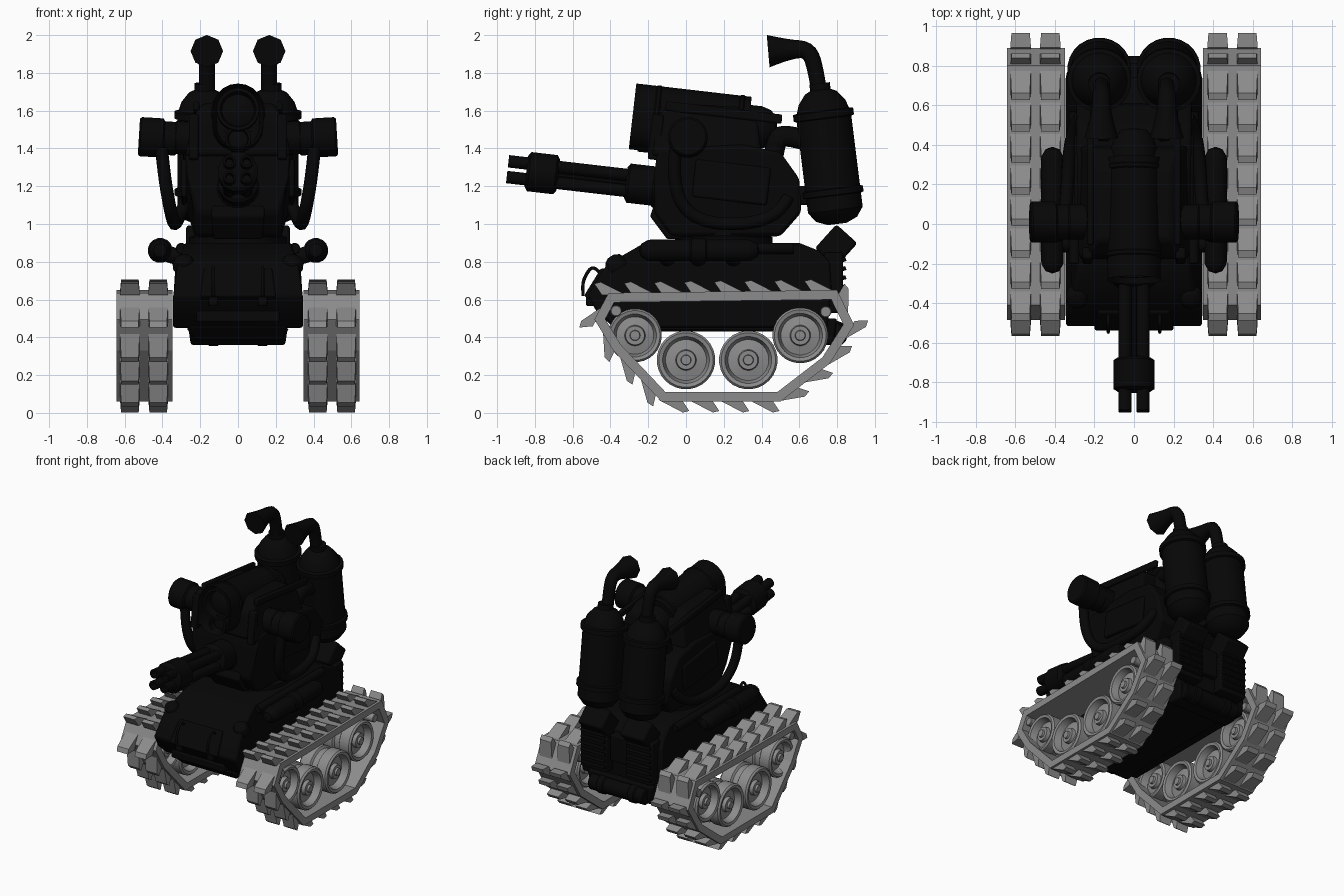
import bpy, bmesh, math
from mathutils import Vector, Matrix

if "Cube" in bpy.data.objects:
    bpy.data.objects.remove(bpy.data.objects["Cube"])

BLACK = bpy.data.materials.new("black_paint")
BLACK.diffuse_color = (0.002, 0.002, 0.002, 1)
BLACK.use_nodes = True
BLACK.node_tree.nodes["Principled BSDF"].inputs["Base Color"].default_value = BLACK.diffuse_color
STEEL = bpy.data.materials.new("dark_grey_steel")
STEEL.diffuse_color = (0.26, 0.26, 0.26, 1)
STEEL.use_nodes = True
STEEL.node_tree.nodes["Principled BSDF"].inputs["Base Color"].default_value = STEEL.diffuse_color
TILT = math.radians(-6.6)


def finish(name, bm, mat=BLACK, mirror=False, bevel=0.0, smooth=True):
    bmesh.ops.remove_doubles(bm, verts=bm.verts, dist=1e-5)
    bmesh.ops.recalc_face_normals(bm, faces=bm.faces)
    me = bpy.data.meshes.new(name)
    bm.to_mesh(me)
    bm.free()
    ob = bpy.data.objects.new(name, me)
    bpy.context.collection.objects.link(ob)
    me.materials.append(mat)
    if bevel:
        b = ob.modifiers.new("bevel", 'BEVEL')
        b.width, b.segments, b.limit_method = bevel, 2, 'ANGLE'
    if mirror:
        ob.modifiers.new("mirror", 'MIRROR')
    if smooth:
        bpy.ops.object.select_all(action='DESELECT')
        ob.select_set(True)
        bpy.context.view_layer.objects.active = ob
        bpy.ops.object.shade_smooth_by_angle(angle=math.radians(32))
    return ob


def prism(name, pts, **kw):
    """Side profile of (y, z, half width), symmetric about x = 0."""
    bm = bmesh.new()
    sides = [[bm.verts.new((s * w, y, z)) for y, z, w in pts] for s in (-1, 1)]
    for f in sides:
        bm.faces.new(f)
    n = len(pts)
    for i in range(n):
        j = (i + 1) % n
        bm.faces.new((sides[0][i], sides[0][j], sides[1][j], sides[1][i]))
    return finish(name, bm, **kw)


def box(name, c, size, rx=0, bevel=0.01, **kw):
    bm = bmesh.new()
    m = Matrix.Translation(c) @ Matrix.Rotation(rx, 4, 'X') @ Matrix.Diagonal((*size, 1))
    bmesh.ops.create_cube(bm, size=1, matrix=m)
    return finish(name, bm, bevel=bevel, **kw)


def lathe(name, p, d, prof, seg=24, **kw):
    """Revolve (radius, distance) pairs about the axis d starting at p."""
    bm = bmesh.new()
    m = Matrix.Translation(p) @ Vector(d).to_track_quat('Z', 'Y').to_matrix().to_4x4()
    ang = [2 * math.pi * (i + .5) / seg for i in range(seg)]
    rings = [[bm.verts.new(m @ Vector((r * math.cos(a), r * math.sin(a), t))) for a in ang] for r, t in prof]
    for a, b in zip(rings, rings[1:]):
        for i in range(seg):
            j = (i + 1) % seg
            bm.faces.new((a[i], a[j], b[j], b[i]))
    for k in (0, -1):
        if prof[k][0] > 1e-5:
            bm.faces.new(rings[k])
    return finish(name, bm, **kw)


def rod(name, p, q, r, seg=16, **kw):
    d = Vector(q) - Vector(p)
    c, L = r * .12, d.length
    return lathe(name, p, d, [(r - c, 0), (r, c), (r, L - c), (r - c, L)], seg, **kw)


def tube(name, path, r):
    """Bent pipe through (x, y, z, radius factor) points, built on both sides."""
    for s, side in ((-1, "left"), (1, "right")):
        cu = bpy.data.curves.new(name + "_" + side, 'CURVE')
        cu.dimensions, cu.bevel_depth, cu.bevel_resolution = '3D', r, 2
        cu.use_fill_caps = True
        sp = cu.splines.new('NURBS')
        sp.points.add(len(path) - 1)
        for p, (x, y, z, f) in zip(sp.points, path):
            p.co, p.radius = (s * x, y, z, 1), f
        sp.order_u, sp.use_endpoint_u, sp.resolution_u = 3, True, 4
        cu.materials.append(BLACK)
        bpy.context.collection.objects.link(bpy.data.objects.new(cu.name, cu))


# Track belt: closed band, with paired wedge cleats walked around it
loop = [Vector(p) for p in ((.80, .65), (-.41, .635), (-.485, .495), (-.385, .33), (-.13, .06),
                            (.50, .06), (.76, .26), (.89, .465))]
n = len(loop)
norms = []
for i in range(n):
    t = (loop[(i + 1) % n] - loop[i]).normalized()
    norms.append(Vector((-t.y, t.x)))          # points inward
bm = bmesh.new()
rows = []
for i in range(n):
    a, b = norms[i - 1], norms[i]
    q = loop[i] + (a + b) * (.05 / (1 + a.dot(b)))
    rows.append([bm.verts.new((x, p.x, p.y)) for x, p in
                 ((.348, loop[i]), (.642, loop[i]), (.642, q), (.348, q))])
for i in range(n):
    for k in range(4):
        a, b = rows[i], rows[(i + 1) % n]
        bm.faces.new((a[k], a[(k + 1) % 4], b[(k + 1) % 4], b[k]))
finish("track_belt", bm, mat=STEEL, mirror=True, smooth=False)

lens = [(loop[(i + 1) % n] - loop[i]).length for i in range(n)]
count = 21
bm = bmesh.new()
for k in range(count):
    s, i = (k + .55) * sum(lens) / count, 0
    while s > lens[i]:
        s -= lens[i]
        i += 1
    t = (loop[(i + 1) % n] - loop[i]).normalized()
    p, out = loop[i] + t * s, -norms[i]
    for x0, x1 in ((.37, .475), (.52, .625)):
        ends = []
        for x, ins in ((x0, .006), (x1, -.006)):
            prof = ((-.08, -.01, 0), (.045, -.01, 0), (.085, .05, ins), (.05, .058, ins))
            ends.append([bm.verts.new((x + e, *(p + t * u + out * v))) for u, v, e in prof])
            bm.faces.new(ends[-1])
        for j in range(4):
            m = (j + 1) % 4
            bm.faces.new((ends[0][j], ends[0][m], ends[1][m], ends[1][j]))
finish("track_cleats", bm, mat=STEEL, mirror=True, smooth=False)

# Dished road wheels and tension rollers
for i, (y, z, r) in enumerate(((-.27, .41, .142), (0, .28, .155), (.33, .28, .155), (.605, .41, .147))):
    half = [(.025, .115), (.028, .10), (.05, .10), (.055, .075), (r * .7, .065), (r * .8, .115), (r * .93, .12), (r, .108)]
    prof = [(a, -t) for a, t in half] + [(r, -.03), (r * .9, -.02), (r * .9, .02), (r, .03)] + half[::-1]
    lathe(f"road_wheel_{i}", (.495, y, z), (1, 0, 0), prof, 28, mat=STEEL, mirror=True)
for i, (y, z) in enumerate(((-.37, .54), (.74, .535))):
    rod(f"roller_{i}", (.36, y, z), (.63, y, z), .03, 12, mat=STEEL, mirror=True)

# Hull
prism("hull", [(-.52, .62, .345), (-.42, .785, .325), (-.22, .90, .28), (.6, .90, .28), (.70, .86, .31), (.76, .8, .335),
               (.77, .66, .345), (.75, .45, .345), (-.38, .45, .345), (-.47, .53, .345)], bevel=.015)
prism("belly", [(-.42, .46, .26), (-.34, .38, .23), (-.2, .43, .26), (.6, .43, .26), (.68, .36, .25),
                (.78, .36, .25), (.8, .5, .27)], bevel=.012)
prism("nose_plate", [(-.54, .62, .2), (-.45, .765, .18), (-.40, .76, .18), (-.48, .58, .2)], bevel=.008)
box("nose_step", (0, -.45, .51), (.44, .07, .06))
rod("rear_roller", (-.23, .79, .42), (.23, .79, .42), .06, 16)
rod("rear_roller_band", (.1, .79, .42), (.16, .79, .42), .068, 16, mirror=True)
# Rear engine boxes with slats either side of a narrow hatch
box("engine_box", (.19, .78, .69), (.22, .1, .32), mirror=True)
for k in range(6):
    box(f"rear_grille_slat_{k}", (.19, .83, .57 + k * .048), (.2, .035, .022), .3, .004, mirror=True)
box("rear_hatch", (0, .77, .72), (.14, .08, .2))
box("engine_vent", (.175, .795, .885), (.2, .15, .17), math.radians(-42), .015, mirror=True)
lathe("headlight", (.285, -.36, .77), (.1, -.5, .8), [(.06, 0), (.058, .03), (.045, .055), (.022, .068), (0, .07)], 16, mirror=True)
box("tow_lug", (.13, -.50, .60), (.05, .06, .07), mirror=True)
tube("tow_hook", [(.13, -.545, .62, 1), (.13, -.546, .66, 1), (.13, -.545, .7, 1), (.13, -.51, .765, 1), (.13, -.48, .77, 1), (.13, -.455, .74, 1)], .009)

# Side canisters on slanted brackets
caps = [(0, 0), (.035, .012), (.055, .045), (.058, .06), (.058, .58), (.055, .595), (.035, .628), (0, .64)]
lathe("side_canister", (.412, -.25, .86), (0, 1, 0), caps, 16, mirror=True)
rod("canister_collar", (.412, .02, .86), (.412, .11, .86), .066, 16, mirror=True)
for k, y in enumerate((-.1, .065, .25)):
    rod(f"canister_bracket_{k}", (.27, y, .81), (.43, y, .86), .045, 12, mirror=True)
rod("deck_pipe", (.3, -.2, .87), (.3, .57, .87), .03, 12, mirror=True)

# Turret
lathe("turret_ring", (0, .2, .88), (0, 0, 1), [(.26, 0), (.26, .05), (.235, .06), (.235, .1)], 32)
prism("turret_body", [(-.17, 1.06, .22), (-.08, .935, .23), (.50, .935, .23), (.61, 1.06, .27), (.60, 1.24, .30),
                      (.50, 1.38, .29), (.3, 1.42, .29), (-.15, 1.40, .28), (-.17, 1.25, .28)], bevel=.02)
prism("turret_shoulders", [(-.18, 1.36, .28), (-.16, 1.56, .25), (-.08, 1.64, .19), (.28, 1.62, .19), (.38, 1.54, .24),
                           (.40, 1.36, .28)], bevel=.02)
prism("chin", [(-.19, 1.04, .14), (-.1, .92, .13), (.05, .92, .13), (.05, 1.1, .14), (-.17, 1.1, .14)], bevel=.01)
box("side_panel", (.285, .24, 1.22), (.03, .4, .2), TILT, .012, mirror=True)
box("side_rail", (.22, .2, 1.59), (.03, .62, .05), TILT, mirror=True)
box("front_bracket", (.235, -.16, 1.46), (.05, .06, .24), TILT, mirror=True)

# Sensor hood: upright capsule outline swept back, recessed at the front
bm = bmesh.new()
m = Matrix.Translation((0, .02, 1.535)) @ Matrix.Rotation(TILT, 4, 'X')
outline = [(.135 * math.cos(math.pi * i / 10), .04 + .135 * math.sin(math.pi * i / 10)) for i in range(11)]
outline += [(-x, -z) for x, z in outline]
front, back = [[bm.verts.new(m @ Vector((x, y, z))) for x, z in outline] for y in (-.305, .31)]
face = bm.faces.new(front)
bm.faces.new(back)
for i in range(len(front)):
    j = (i + 1) % len(front)
    bm.faces.new((front[i], front[j], back[j], back[i]))
bmesh.ops.recalc_face_normals(bm, faces=bm.faces)
bmesh.ops.inset_region(bm, faces=[face], thickness=.022)
bmesh.ops.translate(bm, verts=face.verts, vec=m.to_3x3() @ Vector((0, .1, 0)))
finish("sensor_hood", bm)
fwd = Vector((0, -math.cos(TILT), -math.sin(TILT)))
lathe("main_lens", (0, -.1, 1.59), fwd, [(.112, 0), (.112, .16), (.095, .16), (.085, .10), (.05, .115), (0, .12)], 24)
lathe("lower_lens", (0, -.1, 1.435), fwd, [(.07, 0), (.07, .15), (.055, .15), (.05, .11), (0, .12)], 20)
lathe("hood_rear_drum", (0, .26, 1.525), -fwd, [(.115, 0), (.115, .13), (.10, .18), (.065, .215), (0, .225)], 24)
for k, y in enumerate((-.18, .26)):
    c = Vector((0, y, 1.575 - .115 * y))
    rod(f"hood_band_{k}", c, c - fwd * .05, .143, 24)

# Shoulder drums with hoses
rod("drum_stub", (.22, .01, 1.45), (.34, .01, 1.46), .09, 16, mirror=True)
lathe("shoulder_drum", (.31, .01, 1.45), (1, 0, .06), [(.07, 0), (.09, .02), (.09, .08), (.105, .09), (.105, .205), (.095, .215), (0, .215)], 20, mirror=True)
tube("drum_hose", [(.405, -.055, 1.40, 1), (.39, -.07, 1.25, 1), (.36, -.02, 1.08, 1), (.34, .12, 1.0, 1), (.33, .35, 1.0, 1), (.30, .50, 1.06, 1), (.27, .54, 1.14, 1)], .034)

# Four-barrel gun
gun = Vector((0, -.12, 1.195))
rod("gun_mount", gun - fwd * .1, gun + fwd * .06, .115, 20)
for name, a, b in (("rear_collar", .04, .20), ("front_collar", .56, .73)):
    lathe("gun_" + name, gun + fwd * a, fwd, [(.085, 0), (.108, .015), (.108, b - a - .015), (.085, b - a)], 12)
rod("gun_spindle", gun, gun + fwd * .66, .018, 10)
for i in range(4):
    o = Matrix.Rotation(TILT, 3, 'X') @ Vector((.045 * (-1) ** i, 0, .042 * (-1) ** (i // 2)))
    lathe(f"gun_barrel_{i}", gun + o, fwd, [(.034, 0), (.034, .83), (.022, .83), (.02, .75)], 12)

# Exhaust tanks with curved stacks
base, up = Vector((.175, .80, 1.0)), Vector((0, -.125, 1)).normalized()
lathe("exhaust_tank", base, up, [(.05, 0), (.11, .025), (.147, .075), (.147, .15), (.162, .155), (.162, .185), (.147, .19),
                                 (.147, .56), (.162, .565), (.162, .60), (.14, .605), (.125, .65), (.085, .70), (.055, .715), (.055, .75)], 24, mirror=True)
tube("exhaust_stack", [(.165, .705, 1.70, 1), (.165, .69, 1.80, 1), (.165, .655, 1.925, 1.05), (.165, .55, 1.925, 1.2), (.165, .435, 1.915, 2.05)], .042)
tube("feed_pipe", [(.14, .46, 1.32, 1), (.16, .47, 1.46, 1), (.17, .55, 1.47, 1), (.17, .68, 1.43, 1)], .055)
box("tank_strut", (.12, .62, 1.15), (.12, .14, .1), mirror=True)
